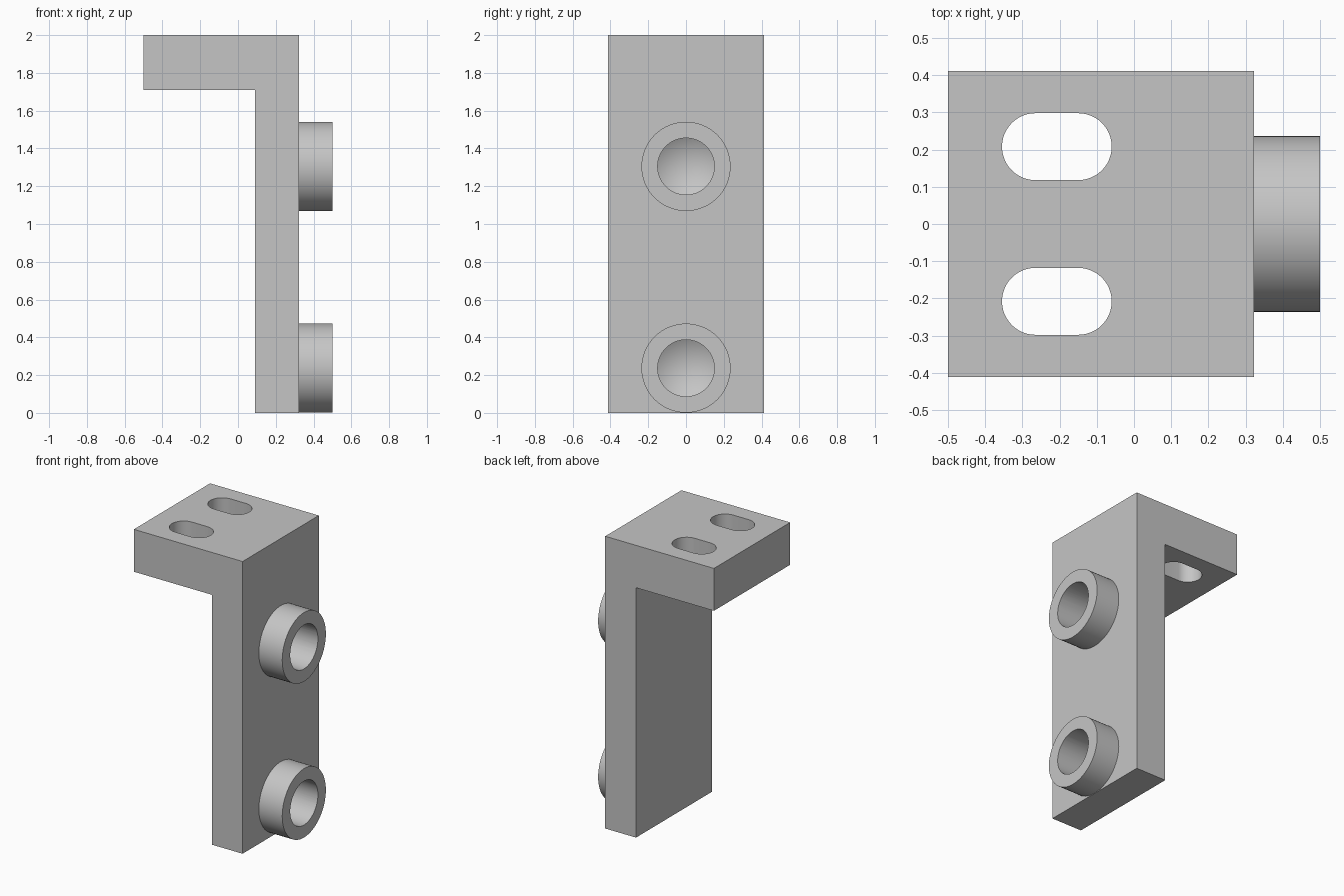
import bpy, bmesh, math
from mathutils import Matrix

cube = bpy.data.objects.get("Cube")
if cube:
    bpy.data.objects.remove(cube, do_unlink=True)

WIDTH, FACE_X, BOSS_X = 0.824, 0.323, 0.5
BOSS_R, HOLE_R = 0.236, 0.15
BOSS_HEIGHTS = (0.237, 1.305)
SEGMENTS = 64

grey = bpy.data.materials.new("Plain grey")
grey.use_nodes = True
COLOUR = (0.56, 0.56, 0.56, 1)
grey.diffuse_color = COLOUR
grey.node_tree.nodes["Principled BSDF"].inputs["Base Color"].default_value = COLOUR


def finish(name, bm):
    bmesh.ops.recalc_face_normals(bm, faces=bm.faces)
    mesh = bpy.data.meshes.new(name)
    bm.to_mesh(mesh)
    bm.free()
    mesh.materials.append(grey)
    obj = bpy.data.objects.new(name, mesh)
    bpy.context.collection.objects.link(obj)
    return obj


def prism(name, points, offset):
    """Extrude a closed outline along an offset."""
    bm = bmesh.new()
    face = bm.faces.new([bm.verts.new(p) for p in points])
    moved = bmesh.ops.extrude_face_region(bm, geom=[face])["geom"]
    verts = [v for v in moved if isinstance(v, bmesh.types.BMVert)]
    bmesh.ops.translate(bm, verts=verts, vec=offset)
    return finish(name, bm)


def lathe(name, profile, z):
    """Revolve (x, radius) points about a sideways axis; zero radius is a tip."""
    bm = bmesh.new()
    verts = [bm.verts.new((x, 0, r)) for x, r in profile]
    edges = [bm.edges.new(pair) for pair in zip(verts, verts[1:])]
    bmesh.ops.spin(bm, geom=verts + edges, cent=(0, 0, 0), axis=(1, 0, 0),
                   angle=math.tau, steps=SEGMENTS)
    bmesh.ops.remove_doubles(bm, verts=bm.verts, dist=0.0001)
    bmesh.ops.transform(bm, matrix=Matrix.Translation((0, 0, z)), verts=bm.verts)
    return finish(name, bm)


def combine(target, tool, operation):
    """Apply a boolean and discard its tool."""
    mod = target.modifiers.new(operation, "BOOLEAN")
    mod.operation, mod.object, mod.solver = operation, tool, "EXACT"
    bpy.context.view_layer.objects.active = target
    bpy.ops.object.modifier_apply(modifier=mod.name)
    bpy.data.objects.remove(tool, do_unlink=True)


# L-shaped plate
outline = [(-0.5, 2), (-0.5, 1.71), (0.09, 1.71), (0.09, 0), (FACE_X, 0), (FACE_X, 2)]
bracket = prism("mounting_bracket", [(x, -WIDTH / 2, z) for x, z in outline],
                (0, WIDTH, 0))

# Two long slots through the top flange
for side in (-1, 1):
    points = []
    for centre, start in ((-0.15, -90), (-0.265, 90)):
        for i in range(25):
            a = math.radians(start + 7.5 * i)
            points.append((centre + 0.09 * math.cos(a),
                           side * 0.208 + 0.09 * math.sin(a), 1.6))
    combine(bracket, prism("slot_cutter", points, (0, 0, 0.5)), "DIFFERENCE")

# Round bosses with blind, cone-ended drill holes
for z in BOSS_HEIGHTS:
    boss = [(0.25, 0), (0.25, BOSS_R), (BOSS_X, BOSS_R), (BOSS_X, 0)]
    drill = [(0.14, 0), (0.226, HOLE_R), (0.6, HOLE_R), (0.6, 0)]
    combine(bracket, lathe("boss", boss, z), "UNION")
    combine(bracket, lathe("drill_cutter", drill, z), "DIFFERENCE")

bpy.ops.object.select_all(action="DESELECT")
bracket.select_set(True)
bpy.context.view_layer.objects.active = bracket
bpy.ops.object.shade_smooth_by_angle(angle=math.radians(30))
